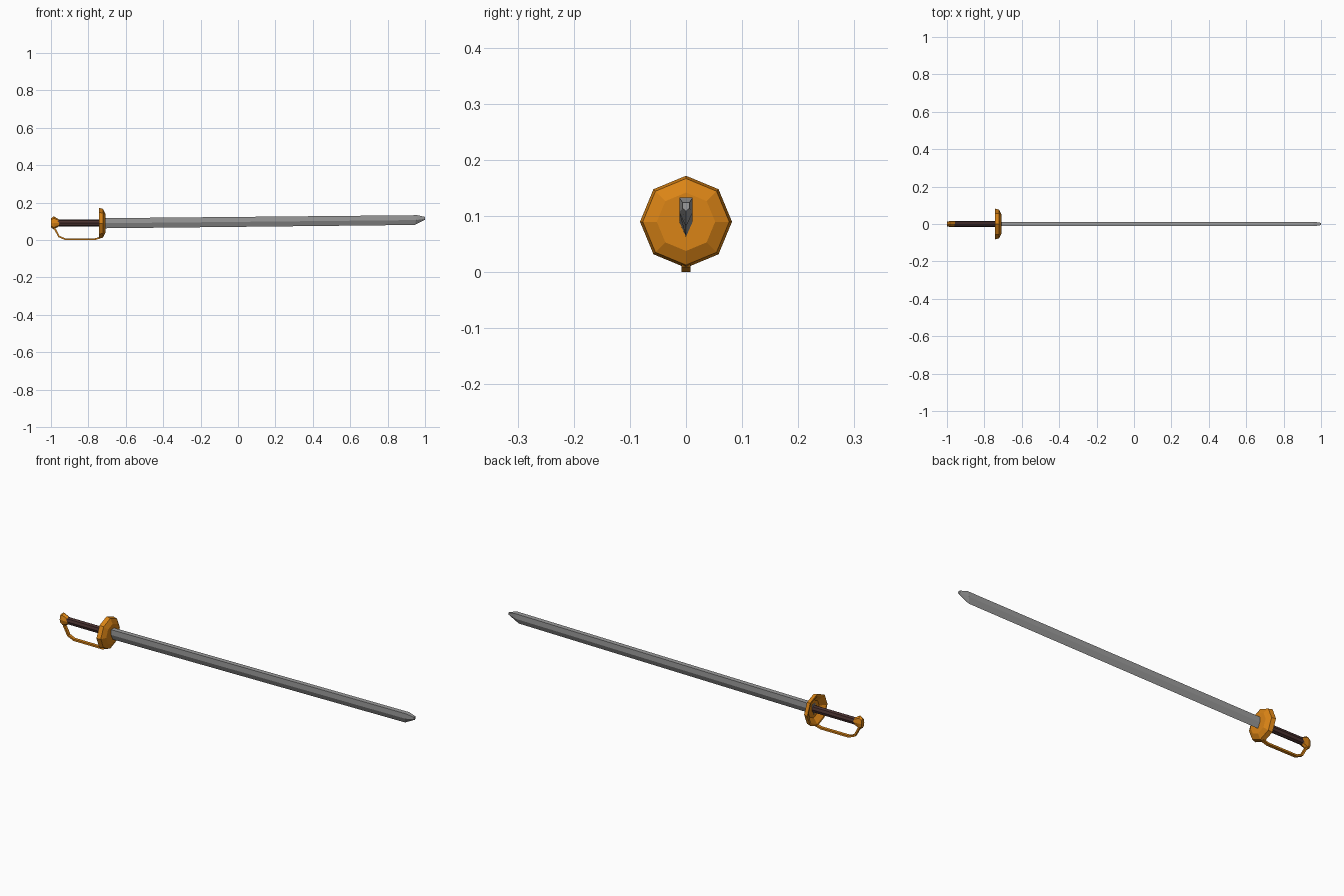
import bpy, bmesh, math

if "Cube" in bpy.data.objects:
    bpy.data.objects.remove(bpy.data.objects["Cube"])


def material(name, rgb):
    m = bpy.data.materials.new(name)
    m.diffuse_color = (*rgb, 1)
    m.use_nodes = True
    m.node_tree.nodes["Principled BSDF"].inputs["Base Color"].default_value = m.diffuse_color
    return m


gold = material("orange gold", (0.70, 0.23, 0.008))
steel = material("grey steel", (0.33, 0.33, 0.33))
wood = material("dark brown grip", (0.065, 0.03, 0.028))


def loft(name, rings, mat):
    """Skin a list of equal-length rings and cap both ends."""
    bm = bmesh.new()
    vs = [[bm.verts.new(p) for p in r] for r in rings]
    n = len(vs[0])
    for a, b in zip(vs, vs[1:]):
        for i in range(n):
            j = (i + 1) % n
            bm.faces.new((a[i], a[j], b[j], b[i]))
    bm.faces.new(vs[0])
    bm.faces.new(vs[-1])
    bmesh.ops.recalc_face_normals(bm, faces=bm.faces)
    me = bpy.data.meshes.new(name)
    bm.to_mesh(me)
    bm.free()
    me.materials.append(mat)
    ob = bpy.data.objects.new(name, me)
    bpy.context.collection.objects.link(ob)
    return ob


def ring(x, ry, rz, zc, n=8):
    """Elliptical polygon across the x axis."""
    return [(x, ry * math.sin(math.tau * i / n), zc + rz * math.cos(math.tau * i / n))
            for i in range(n)]


def blade_section(top, mid, edge, w):
    """Flat spine, straight sides, bevel to the edge; each point is (x, z)."""
    return [(top[0], -w, top[1]), (top[0], w, top[1]), (mid[0], w, mid[1]),
            (edge[0], 0, edge[1]), (mid[0], -w, mid[1])]


# blade, rising slightly towards a clipped tip
loft("blade", [
    blade_section((-0.725, 0.117), (-0.725, 0.09), (-0.725, 0.063), 0.012),
    blade_section((0.96, 0.133), (0.953, 0.107), (0.945, 0.081), 0.012),
    blade_section((1.0, 0.124), (1.0, 0.114), (1.0, 0.109), 0.006)], steel)

# dished guard: hollow back, bevelled front
profile = [(-0.722, 0.045), (-0.742, 0.071), (-0.743, 0.082), (-0.722, 0.077), (-0.709, 0.052)]
loft("guard", [ring(x, r, r, 0.09) for x, r in profile], gold)

# grip
loft("grip", [ring(-0.965, 0.015, 0.019, 0.092), ring(-0.72, 0.015, 0.019, 0.092)], wood)

# pommel
loft("pommel", [ring(x, ry, rz, 0.092) for x, ry, rz in
                [(-1.0, 0.012, 0.024), (-0.985, 0.016, 0.035), (-0.955, 0.015, 0.017)]], gold)

# knuckle bow: flat strip swept from pommel to guard
path = [(-0.982, 0.065), (-0.957, 0.019), (-0.925, 0.005), (-0.765, 0.005),
        (-0.737, 0.013), (-0.727, 0.03)]
strip = []
for i, (x, z) in enumerate(path):
    a, b = path[max(i - 1, 0)], path[min(i + 1, len(path) - 1)]
    dx, dz = b[0] - a[0], b[1] - a[1]
    k = 0.0045 / math.hypot(dx, dz)
    nx, nz = -dz * k, dx * k
    strip.append([(x + nx * s, 0.008 * t, z + nz * s)
                  for s, t in ((1, 1), (1, -1), (-1, -1), (-1, 1))])
loft("knuckle_bow", strip, gold)
